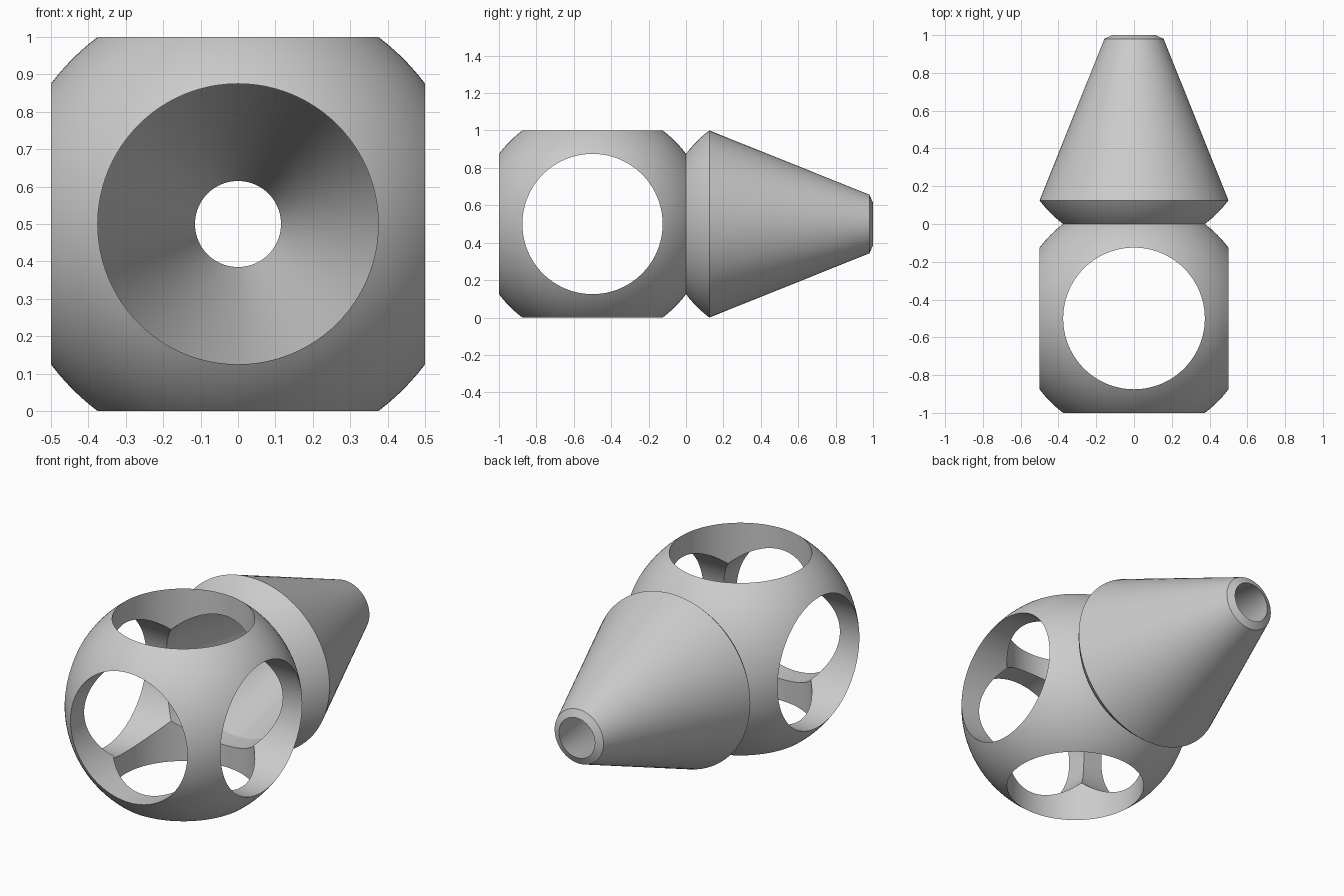
import bpy, bmesh, math
from mathutils import Matrix, Vector

cube = bpy.data.objects.get("Cube")
if cube:
    bpy.data.objects.remove(cube, do_unlink=True)

SEG = 96                        # a multiple of 8, so neighbouring sides meet
BALL_R, HOLE_R, HALF = 0.625, 0.375, 0.5

grey = bpy.data.materials.new("plain grey")
grey.use_nodes = True
grey.diffuse_color = (0.6, 0.6, 0.6, 1)
grey.node_tree.nodes["Principled BSDF"].inputs["Base Color"].default_value = (0.6, 0.6, 0.6, 1)

ANGLES = [2 * math.pi * k / SEG for k in range(SEG)]


def bridge(bm, rings):
    for a, b in zip(rings, rings[1:]):
        for k in range(SEG):
            n = (k + 1) % SEG
            bm.faces.new((a[k], a[n], b[n], b[k]))


def finish(name, bm, location):
    bmesh.ops.remove_doubles(bm, verts=bm.verts, dist=1e-5)
    bmesh.ops.recalc_face_normals(bm, faces=bm.faces)
    mesh = bpy.data.meshes.new(name)
    bm.to_mesh(mesh)
    bm.free()
    mesh.materials.append(grey)
    obj = bpy.data.objects.new(name, mesh)
    obj.location = location
    bpy.context.collection.objects.link(obj)
    bpy.ops.object.select_all(action='DESELECT')
    obj.select_set(True)
    bpy.context.view_layer.objects.active = obj
    bpy.ops.object.shade_smooth_by_angle(angle=math.radians(30))


def ball_side(bm, turn):
    """One of six sides: bore wall, rim, then sphere out to the square seam."""
    columns = []
    for t in ANGLES:
        c, s = math.cos(t), math.sin(t)
        widest = max(abs(c), abs(s))
        rim = Vector((HOLE_R * c, HOLE_R * s, HALF))
        # the wall stops where the neighbouring bores cut through it
        inner = Vector((rim.x, rim.y, HOLE_R * widest))
        seam = Vector((c / widest, s / widest, 1)).normalized()
        start = rim.normalized()
        column = [inner]
        for i in range(9):
            column.append(start.slerp(seam, i / 8) * BALL_R)
        columns.append(column)
    bridge(bm, [[bm.verts.new(turn @ p) for p in ring] for ring in zip(*columns)])


# Hollow ball bored through along all three axes
bm = bmesh.new()
for quarter in range(4):
    ball_side(bm, Matrix.Rotation(quarter * math.pi / 2, 3, 'X'))
for sign in (-1, 1):
    ball_side(bm, Matrix.Rotation(sign * math.pi / 2, 3, 'Y'))
finish("bored_ball", bm, (0, -HALF, HALF))

# Hollow nozzle: rounded shoulder, tapered wall, chamfered tip and tapered bore
profile = []
for i in range(9):
    y = 0.125 * i / 8
    profile.append((math.sqrt(BALL_R ** 2 - (HALF - y) ** 2), y))
profile += [(0.157, 0.98), (0.115, 1.0)]

bm = bmesh.new()
rings = [[bm.verts.new((r * math.cos(t), y, r * math.sin(t))) for t in ANGLES]
         for r, y in profile]
bridge(bm, rings + rings[:1])
finish("hollow_nozzle", bm, (0, 0, HALF))
